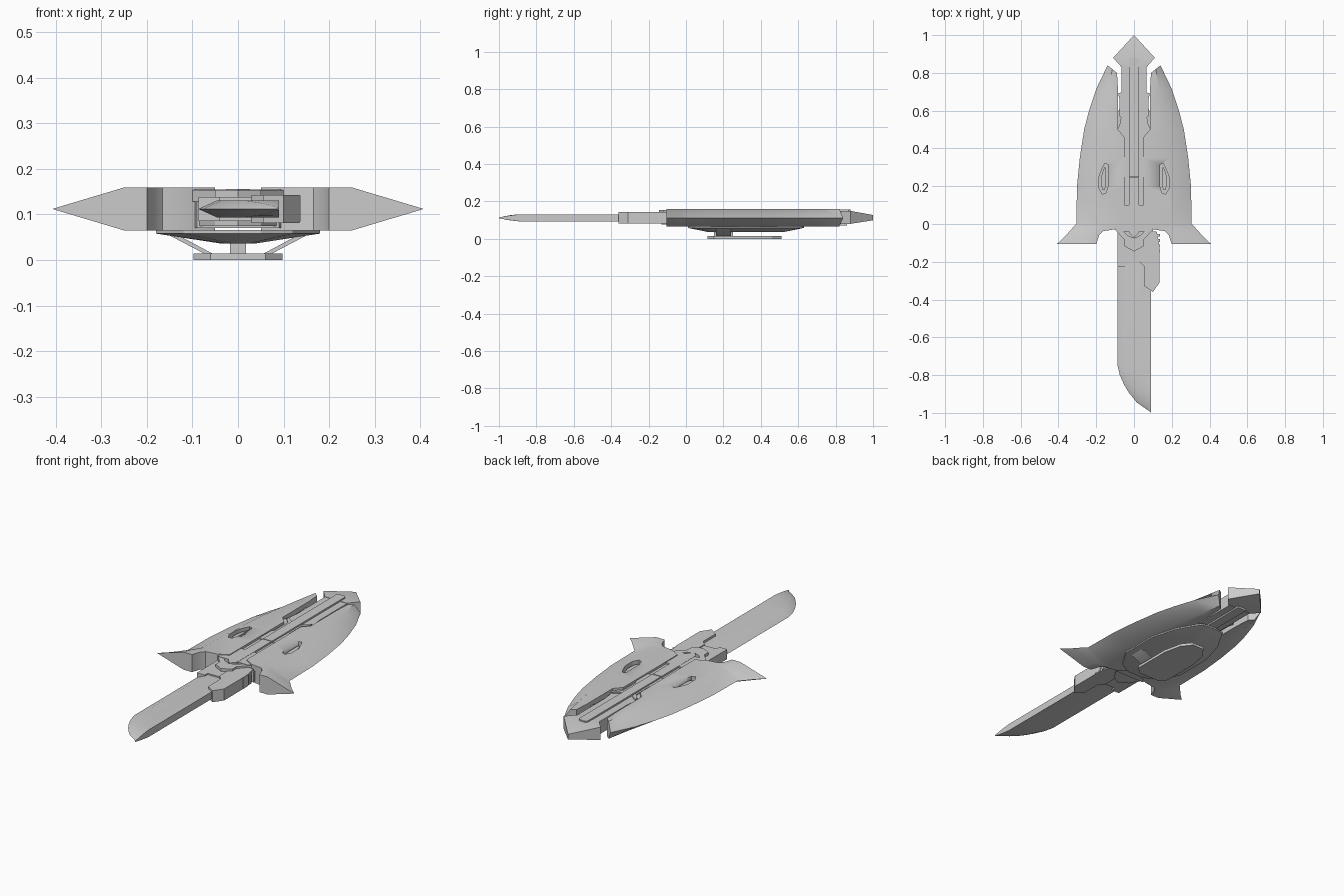
import bpy, bmesh, math

grey = bpy.data.materials.new("steel grey")
grey.diffuse_color = (0.6, 0.6, 0.6, 1)
ZC = 0.112


def finish(name, bm, angle=35):
    bmesh.ops.recalc_face_normals(bm, faces=bm.faces)
    me = bpy.data.meshes.new(name)
    bm.to_mesh(me)
    bm.free()
    me.materials.append(grey)
    ob = bpy.data.objects.new(name, me)
    bpy.context.collection.objects.link(ob)
    bpy.ops.object.select_all(action='DESELECT')
    ob.select_set(True)
    bpy.context.view_layer.objects.active = ob
    bpy.ops.object.shade_smooth_by_angle(angle=math.radians(angle))
    return ob


def skin(name, rings, angle=35):
    """Joins matching closed rings and caps both ends."""
    bm = bmesh.new()
    vs = [[bm.verts.new(p) for p in r] for r in rings]
    n = len(vs[0])
    for a, b in zip(vs, vs[1:]):
        for i in range(n):
            j = (i + 1) % n
            bm.faces.new((a[i], a[j], b[j], b[i]))
    bm.faces.new(vs[0])
    bm.faces.new(vs[-1])
    return finish(name, bm, angle)


def edged(name, stations):
    """Flat slab with a sharpened outer edge: inner x,y, ridge x, outer x,y, half height."""
    rings = []
    for xi, yi, xr, xo, yo, h in stations:
        t = (xr - xi) / (xo - xi)
        yr = yi + (yo - yi) * t
        rings.append([(xi, yi, ZC + h), (xr, yr, ZC + h), (xo, yo, ZC),
                      (xr, yr, ZC - h), (xi, yi, ZC - h)])
    return skin(name, rings)


def prism(name, pts, z0, z1, angle=25):
    return skin(name, [[(x, y, z0) for x, y in pts], [(x, y, z1) for x, y in pts]], angle)


def sym(half):
    """Mirrors a right-hand outline across x = 0."""
    return half + [(-x, y) for x, y in reversed(half) if x > 0]


def mirror(ob):
    ob.modifiers.new("mirror", 'MIRROR')


def box(name, x0, x1, y0, y1, z0, z1):
    return prism(name, [(x0, y0), (x1, y0), (x1, y1), (x0, y1)], z0, z1)


# Shield wings with a sharpened rim and a flared rear corner
H = 0.047
wing = edged("shield_wing", [
    (0.20, -0.105, 0.25, 0.407, -0.105, H),
    (0.185, -0.06, 0.235, 0.36, -0.06, H),
    (0.165, -0.038, 0.22, 0.338, -0.035, H),
    (0.10, -0.028, 0.21, 0.32, -0.015, H),
    (0.05, 0.0, 0.20, 0.305, 0.0, H),
    (0.05, 0.2, 0.195, 0.302, 0.2, H),
    (0.05, 0.35, 0.185, 0.287, 0.35, H),
    (0.05, 0.46, 0.175, 0.270, 0.46, H),
    (0.085, 0.50, 0.170, 0.264, 0.50, H),
    (0.085, 0.60, 0.155, 0.238, 0.60, H),
    (0.085, 0.715, 0.135, 0.200, 0.715, H),
    (0.090, 0.80, 0.115, 0.140, 0.84, H)])

# Recessed vents in the wings
vent = [(0.138, 0.315), (0.155, 0.32), (0.172, 0.285), (0.185, 0.25),
        (0.185, 0.19), (0.168, 0.158), (0.148, 0.165), (0.138, 0.20)]
cutter = prism("vent_cutter", vent, 0.125, 0.19)
cutter.hide_render = True
bpy.context.view_layer.objects.active = wing
cut = wing.modifiers.new("vent", 'BOOLEAN')
cut.object = cutter
cut.solver = 'EXACT'
bpy.ops.object.modifier_apply(modifier=cut.name)
bpy.data.objects.remove(cutter)
mirror(wing)
mirror(prism("vent_insert", [(0.16 + (x - 0.16) * 0.55, 0.24 + (y - 0.24) * 0.75)
                             for x, y in vent], 0.12, 0.145))

# Central spear: body, neck and pointed head that slopes to the tip
prism("spear_body", sym([(0.055, -0.03), (0.055, 0.46), (0.086, 0.50),
                         (0.072, 0.54), (0.066, 0.60), (0.066, 0.84)]), 0.078, 0.147)
bm = bmesh.new()
head = sym([(0.0, 1.0), (0.11, 0.88), (0.066, 0.83)])
top = [bm.verts.new((x, y, 0.127 if y > 0.95 else 0.149)) for x, y in head]
low = [bm.verts.new((x, y, 0.099 if y > 0.95 else 0.080)) for x, y in head]
for loop, s in ((top, 1), (low, -1)):
    tip, a, b, c, d = loop
    bm.faces.new((tip, a, d))
    bm.faces.new((a, b, c, d))
for i in range(5):
    j = (i + 1) % 5
    bm.faces.new((top[i], top[j], low[j], low[i]))
finish("spear_head", bm, 15)

# Raised rails along the centre, above and below
prism("front_rail", sym([(0.0, -0.075), (0.026, -0.045), (0.026, 0.245)]), 0.14, 0.156)
prism("rear_rail", sym([(0.026, 0.25), (0.026, 0.87), (0.018, 0.88)]), 0.14, 0.156)
prism("lower_rail", sym([(0.026, 0.0), (0.026, 0.86)]), 0.07, 0.09)
mirror(prism("rail_bracket", [(0.03, 0.25), (0.051, 0.25), (0.051, 0.35), (0.04, 0.37),
                              (0.04, 0.48), (0.068, 0.51), (0.068, 0.53), (0.03, 0.50)],
             0.14, 0.152))
mirror(prism("neck_catch", [(0.06, 0.56), (0.076, 0.57), (0.076, 0.66),
                            (0.084, 0.69), (0.06, 0.70)], 0.085, 0.14))

# Hub plate and chevron where the blade meets the shield
prism("hub_plate", sym([(0.09, -0.04), (0.10, 0.0), (0.10, 0.07), (0.08, 0.10)]), 0.07, 0.155)
prism("chevron", sym([(0.0, -0.145), (0.05, -0.118), (0.05, -0.085),
                      (0.10, -0.03), (0.085, -0.01), (0.035, -0.06), (0.0, -0.075)]),
      0.128, 0.153)
prism("lower_chevron", sym([(0.0, -0.13), (0.05, -0.10), (0.09, -0.03)]), 0.075, 0.11)
for i in range(3):
    box("hub_stud", 0.05, 0.085, 0.0 + 0.035 * i, 0.018 + 0.035 * i, 0.15, 0.159)

# Handle block, offset to the right, with ridges along its side
prism("handle_core", [(-0.087, -0.225), (-0.04, -0.225), (-0.04, -0.20), (0.06, -0.20),
                      (0.10, -0.03), (-0.087, -0.03)], 0.086, 0.138)
prism("handle_block", [(0.055, -0.225), (0.055, -0.33), (0.10, -0.36), (0.135, -0.31),
                       (0.135, -0.12), (0.12, -0.04), (0.03, -0.04), (0.03, -0.20)],
      0.081, 0.143)
for i in range(4):
    y = -0.15 + 0.028 * i
    box("grip_ridge", 0.11, 0.137, y, y + 0.014, 0.085, 0.141)

# Blade with a sharpened left side and a curved tip
B = 0.019
edged("blade", [
    (0.09, -0.15, -0.045, -0.087, -0.15, B),
    (0.09, -0.75, -0.045, -0.087, -0.75, B),
    (0.09, -0.80, -0.035, -0.075, -0.80, B),
    (0.09, -0.85, -0.015, -0.053, -0.85, B),
    (0.09, -0.89, 0.01, -0.028, -0.892, B),
    (0.09, -0.93, 0.045, 0.015, -0.945, 0.014),
    (0.09, -0.965, 0.07, 0.05, -0.97, 0.009),
    (0.09, -1.0, 0.088, 0.084, -0.992, 0.002)])

# Underside dish, tapering down
oval = sym([(0.05, 0.01), (0.12, 0.05), (0.18, 0.15), (0.18, 0.36),
            (0.14, 0.50), (0.07, 0.62), (0.03, 0.63)])
skin("arm_dish", [[(x * s, 0.32 + (y - 0.32) * t, z) for x, y in oval]
                  for s, t, z in ((1, 1, 0.066), (1, 1, 0.058), (0.2, 0.65, 0.036))], 25)

# Arm pad on a post and two slanted struts
prism("arm_pad", sym([(0.06, 0.115), (0.097, 0.15), (0.097, 0.36),
                      (0.075, 0.46), (0.035, 0.51)]), 0.0, 0.014)
box("pad_post", -0.018, 0.018, 0.15, 0.25, 0.01, 0.05)
mirror(skin("pad_strut", [[(0.052, y, 0.012), (0.07, y, 0.012), (0.158, y, 0.058),
                           (0.138, y, 0.058)] for y in (0.16, 0.24)]))
